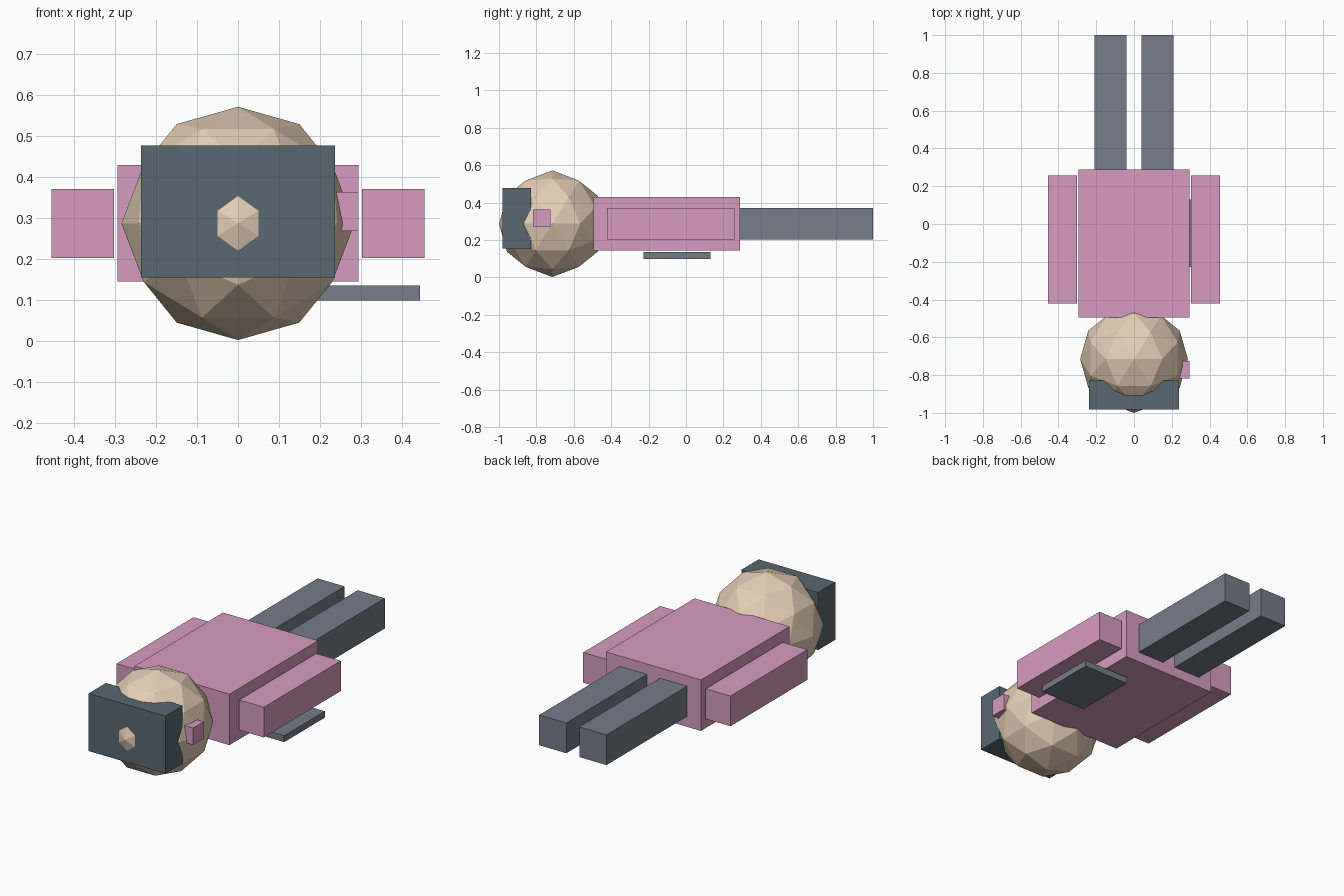
import bpy, bmesh, math
from mathutils import Matrix

if "Cube" in bpy.data.objects:
    bpy.data.objects.remove(bpy.data.objects["Cube"])


def material(name, rgb):
    m = bpy.data.materials.new(name)
    m.diffuse_color = (*rgb, 1)
    m.use_nodes = True
    m.node_tree.nodes["Principled BSDF"].inputs["Base Color"].default_value = m.diffuse_color
    return m


skin = material("skin", (0.78, 0.61, 0.46))
pink = material("pink", (0.68, 0.33, 0.53))
slate = material("slate", (0.18, 0.20, 0.25))
dark = material("dark_slate", (0.10, 0.14, 0.17))


def add(name, bm, mat):
    mesh = bpy.data.meshes.new(name)
    bm.to_mesh(mesh)
    bm.free()
    mesh.materials.append(mat)
    ob = bpy.data.objects.new(name, mesh)
    bpy.context.collection.objects.link(ob)
    return ob


def box(name, mat, center, size):
    bm = bmesh.new()
    bmesh.ops.create_cube(bm, size=1, matrix=Matrix.Diagonal((*size, 1)))
    add(name, bm, mat).location = center


# Head: faceted ball turned so its two-fold axes follow x, y and z
bm = bmesh.new()
turn = Matrix.Rotation(-math.atan(2 / (1 + math.sqrt(5))), 4, 'Y')
bmesh.ops.create_icosphere(bm, subdivisions=2, radius=0.285, matrix=turn)
add("head", bm, skin).location = (0, -0.715, 0.287)

# Face visor and the small ear piece on the right
box("visor", dark, (0, -0.9045, 0.316), (0.475, 0.153, 0.322))
box("ear_piece", pink, (0.266, -0.771, 0.316), (0.057, 0.093, 0.095))

# Torso
box("torso", pink, (0, -0.104, 0.287), (0.588, 0.783, 0.285))

# Arms and legs
for side, s in (("left", -1), ("right", 1)):
    box(side + "_arm", pink, (s * 0.379, -0.082, 0.287), (0.153, 0.68, 0.169))
    box(side + "_leg", slate, (s * 0.124, 0.643, 0.287), (0.168, 0.714, 0.169))

# Flat tablet below the right arm
box("tablet", slate, (0.3025, -0.048, 0.117), (0.285, 0.358, 0.036))
